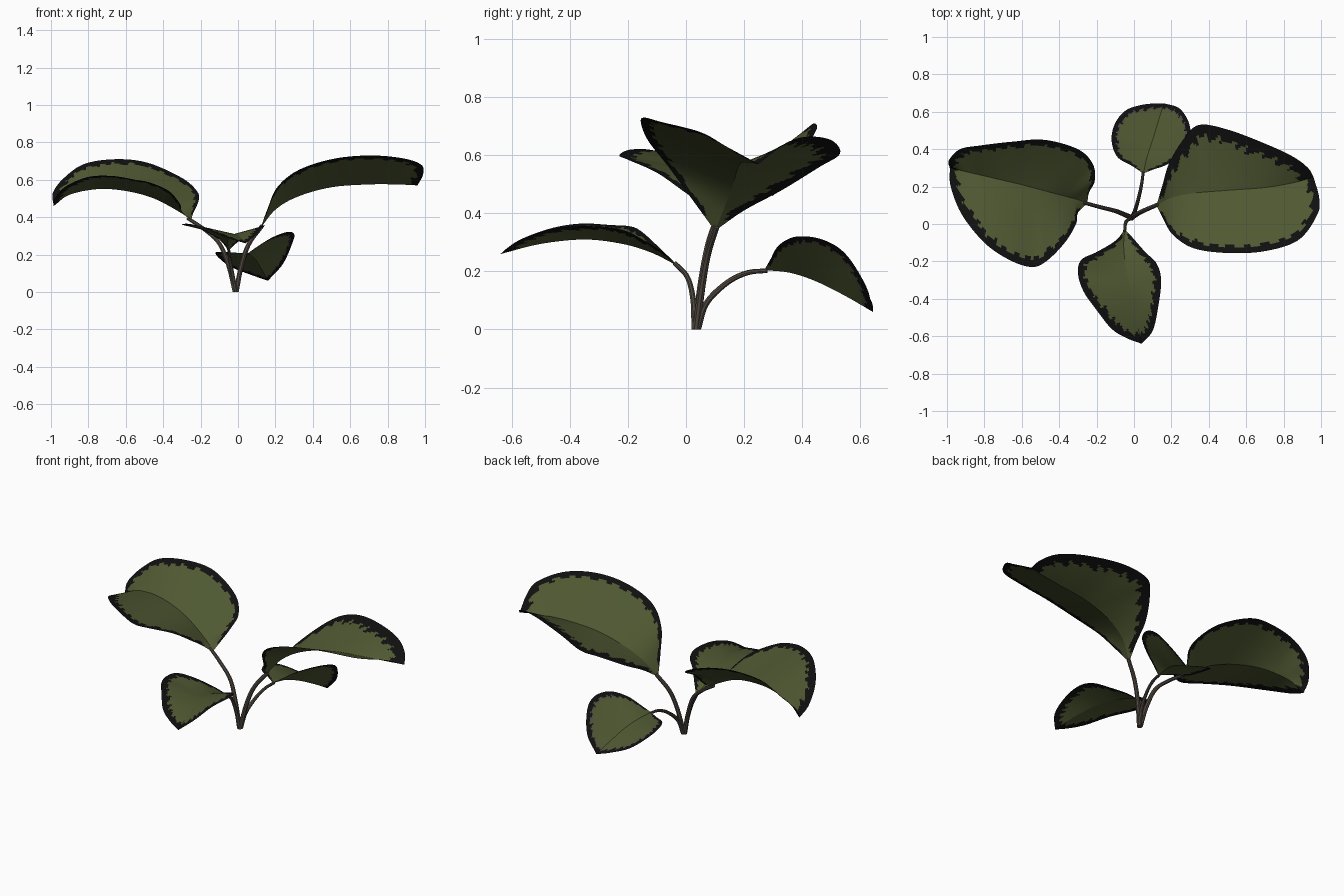
import bpy, bmesh, math, random
from mathutils import Vector

if "Cube" in bpy.data.objects:
    bpy.data.objects.remove(bpy.data.objects["Cube"])

random.seed(4)


def material(name, rgb):
    m = bpy.data.materials.new(name)
    m.diffuse_color = (*rgb, 1)
    m.use_nodes = True
    m.node_tree.nodes["Principled BSDF"].inputs["Base Color"].default_value = m.diffuse_color
    return m


GREEN = material("leaf green", (0.078, 0.098, 0.032))
BLACK = material("dark leaf margin", (0.005, 0.005, 0.005))
BROWN = material("stem brown", (0.085, 0.068, 0.055))


def smooth_path(points, n):
    """Catmull-Rom through the points, resampled evenly by length."""
    p = [Vector(q) for q in points]
    p = [2 * p[0] - p[1]] + p + [2 * p[-1] - p[-2]]
    dense = []
    for k in range(1, len(p) - 2):
        a, b, c, d = p[k - 1:k + 3]
        for s in range(16):
            t = s / 16
            dense.append(0.5 * (2 * b + (c - a) * t + (2 * a - 5 * b + 4 * c - d) * t * t
                                + (3 * b - a - 3 * c + d) * t ** 3))
    dense.append(p[-2])
    lengths = [0]
    for a, b in zip(dense, dense[1:]):
        lengths.append(lengths[-1] + (b - a).length)
    out, k = [], 0
    for i in range(n + 1):
        goal = lengths[-1] * i / n
        while k < len(dense) - 2 and lengths[k + 1] < goal:
            k += 1
        f = (goal - lengths[k]) / max(lengths[k + 1] - lengths[k], 1e-9)
        out.append(dense[k].lerp(dense[k + 1], min(f, 1)))
    return out


def finish(name, bm, mats):
    mesh = bpy.data.meshes.new(name)
    bm.to_mesh(mesh)
    bm.free()
    for m in mats:
        mesh.materials.append(m)
    ob = bpy.data.objects.new(name, mesh)
    bpy.context.collection.objects.link(ob)
    bpy.ops.object.select_all(action='DESELECT')
    ob.select_set(True)
    bpy.context.view_layer.objects.active = ob
    bpy.ops.object.shade_smooth_by_angle(angle=math.radians(25))
    return ob


def leaf(name, left, rib, right, margins, fringe=0.0):
    """Two blades folded on the midrib; left/right as seen from base to tip."""
    n, m = 80, 22
    L, R = smooth_path(left, n), smooth_path(right, n)
    C = smooth_path(rib, n)
    bm = bmesh.new()
    grid = []
    for i in range(n + 1):
        row = [L[i].lerp(C[i], j / m) for j in range(m)]
        row += [C[i].lerp(R[i], j / m) for j in range(m + 1)]
        grid.append([bm.verts.new(v) for v in row])
    # ragged margin width for every step along each edge
    widths = []
    for w in margins:
        jag, tooth, size = [], 0, 1
        for i in range(n + 1):
            if tooth <= 0:
                tooth = span = random.randint(4, 7)
                size = random.uniform(0.7, 1.0)
            grow = min(1, 0.25 + i / n * 2)
            jag.append(w * grow * (0.55 + 0.75 * size * tooth / span))
            tooth -= 1
        widths.append(jag)
    for i in range(n):
        for j in range(2 * m):
            f = bm.faces.new((grid[i][j], grid[i][j + 1], grid[i + 1][j + 1], grid[i + 1][j]))
            c = f.calc_center_median()
            edge, jag = (L, widths[0]) if j < m else (R, widths[1])
            d, k = min(((e - c).length, k) for k, e in enumerate(edge))
            if d < jag[k] and i > 3:
                f.material_index = 1
            elif d < jag[k] + fringe and i > n * 0.3:
                f.material_index = 2
    bmesh.ops.remove_doubles(bm, verts=bm.verts, dist=1e-5)
    return finish(name, bm, [GREEN, BLACK, BROWN])


def stem(name, points, r0, r1):
    """Tapered round stalk."""
    n, s = 24, 8
    P = smooth_path(points, n)
    bm = bmesh.new()
    rings = []
    for i, p in enumerate(P):
        t = (P[min(i + 1, n)] - P[max(i - 1, 0)]).normalized()
        if i == 0:
            t = Vector((0, 0, 1))
        a = t.cross(Vector((0.3, -0.9, 0.2))).normalized()
        b = t.cross(a)
        r = r0 + (r1 - r0) * i / n
        rings.append([bm.verts.new(p + r * (a * math.cos(k * math.tau / s) + b * math.sin(k * math.tau / s)))
                      for k in range(s)])
    for A, B in zip(rings, rings[1:]):
        for k in range(s):
            bm.faces.new((A[k], A[(k + 1) % s], B[(k + 1) % s], B[k]))
    bm.faces.new(rings[0][::-1])
    bm.faces.new(rings[-1])
    bmesh.ops.recalc_face_normals(bm, faces=bm.faces)
    return finish(name, bm, [BROWN])


# large right leaf
leaf("right_leaf",
     [(.12, .1, .34), (.15, .2, .41), (.19, .33, .48), (.27, .46, .56), (.35, .53, .605),
      (.5, .505, .65), (.7, .43, .665), (.85, .36, .65), (.93, .3, .61), (.96, .25, .57)],
     [(.12, .1, .34), (.2, .14, .44), (.32, .165, .51), (.5, .18, .56), (.7, .195, .575),
      (.85, .22, .575), (.96, .25, .57)],
     [(.12, .1, .34), (.16, .02, .45), (.21, -.06, .56), (.32, -.13, .65), (.5, -.155, .71),
      (.7, -.145, .73), (.88, -.085, .715), (.98, .05, .68), (.99, .14, .63), (.96, .25, .57)],
     (0.075, 0.045))

# large left leaf
leaf("left_leaf",
     [(-.25, .11, .38), (-.3, .06, .43), (-.31, 0, .47), (-.37, -.1, .54), (-.47, -.2, .585),
      (-.55, -.23, .6), (-.67, -.19, .62), (-.8, -.1, .615), (-.92, .05, .565), (-.98, .2, .5),
      (-.985, .3, .46)],
     [(-.25, .11, .38), (-.3, .13, .42), (-.45, .17, .5), (-.6, .21, .54), (-.75, .245, .55),
      (-.9, .28, .52), (-.985, .3, .46)],
     [(-.25, .11, .38), (-.24, .17, .42), (-.21, .23, .49), (-.22, .32, .54), (-.3, .4, .61),
      (-.48, .45, .69), (-.65, .44, .71), (-.82, .42, .685), (-.93, .4, .61), (-.99, .34, .53),
      (-.985, .3, .46)],
     (0.05, 0.042))

# small front leaf
leaf("front_leaf",
     [(-.05, -.03, .22), (-.01, -.07, .26), (.06, -.15, .31), (.12, -.21, .34), (.145, -.3, .355),
      (.13, -.44, .35), (.1, -.57, .31), (.04, -.64, .26)],
     [(-.05, -.03, .22), (-.055, -.12, .265), (-.045, -.22, .295), (-.02, -.35, .31),
      (.01, -.5, .295), (.04, -.64, .26)],
     [(-.05, -.03, .22), (-.1, -.09, .28), (-.2, -.15, .335), (-.28, -.19, .355), (-.3, -.26, .36),
      (-.27, -.36, .365), (-.2, -.46, .35), (-.12, -.56, .315), (-.04, -.61, .285), (.04, -.64, .26)],
     (0.042, 0.042))

# small back leaf
leaf("back_leaf",
     [(.05, .27, .205), (-.01, .31, .21), (-.09, .36, .215), (-.12, .45, .21), (-.1, .54, .18),
      (-.04, .61, .135), (.06, .64, .095), (.16, .645, .06)],
     [(.05, .27, .205), (.07, .36, .195), (.1, .45, .165), (.13, .55, .115), (.16, .645, .06)],
     [(.05, .27, .205), (.1, .29, .24), (.18, .32, .29), (.26, .38, .32), (.3, .47, .31),
      (.29, .55, .26), (.24, .62, .15), (.16, .645, .06)],
     (0.03, 0.03), 0.008)

# stalks from the shared root
stem("right_stem", [(-.01, .035, 0), (.02, .055, .15), (.06, .075, .26), (.13, .105, .355)], .014, .011)
stem("left_stem", [(-.015, .035, 0), (-.05, .05, .14), (-.1, .07, .26), (-.18, .09, .335),
                   (-.27, .115, .395)], .014, .01)
stem("front_stem", [(-.012, .03, 0), (-.03, .025, .1), (-.045, .005, .18), (-.05, -.04, .23)], .012, .008)
stem("back_stem", [(-.008, .04, 0), (.005, .07, .09), (.025, .14, .16), (.04, .21, .195),
                   (.05, .28, .203)], .012, .008)
